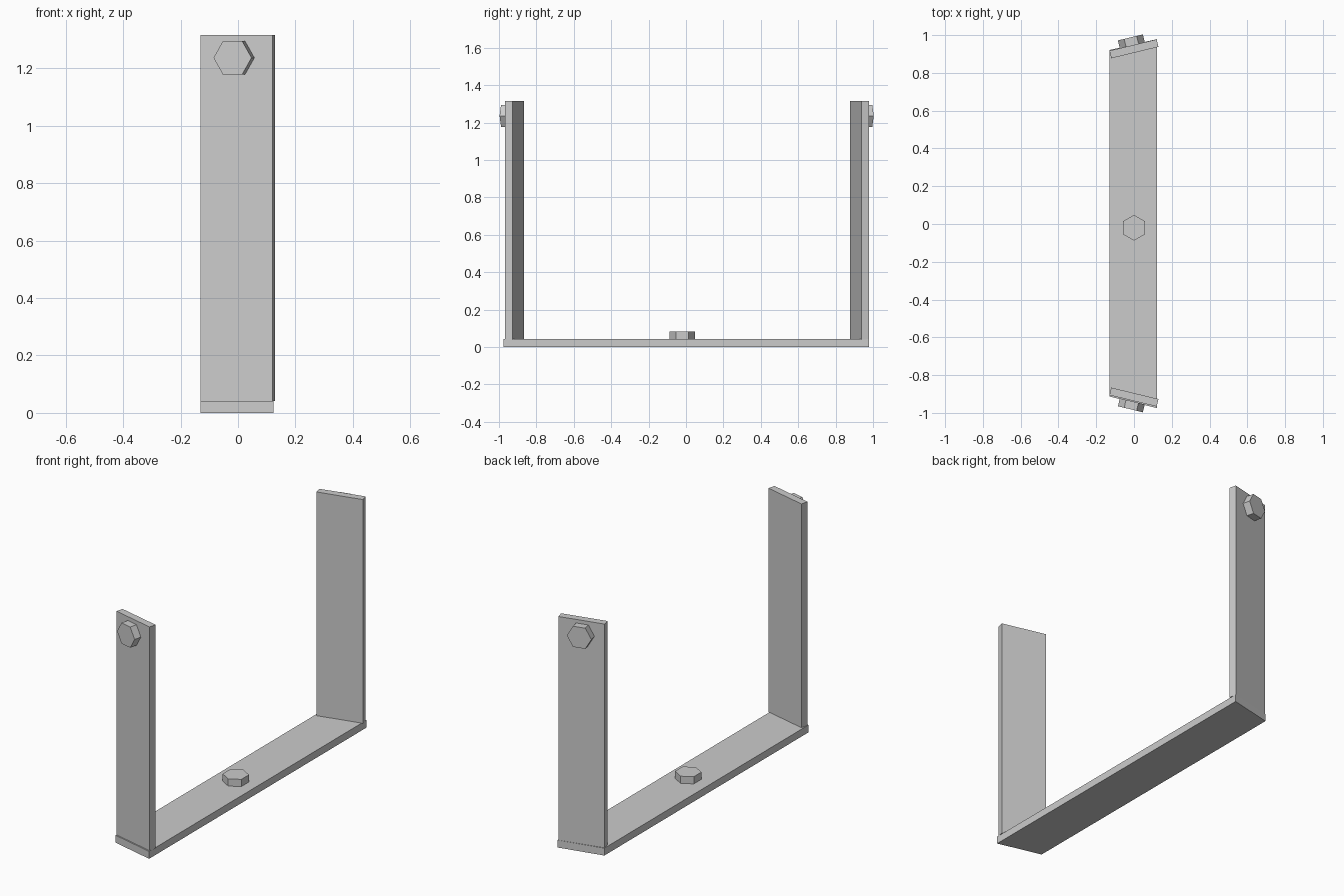
import bpy, bmesh
from math import radians, sin, cos, pi
from mathutils import Matrix, Vector

if "Cube" in bpy.data.objects:
    bpy.data.objects.remove(bpy.data.objects["Cube"])

TILT = radians(13.6)   # yaw of the end plates
T = 0.041              # sheet thickness
TOP = 1.315


def prism(name, outline, height, matrix):
    """Extrude a 2D outline along local z and place it with a matrix."""
    bm = bmesh.new()
    face = bm.faces.new([bm.verts.new((x, y, 0)) for x, y in outline])
    ext = bmesh.ops.extrude_face_region(bm, geom=[face])
    moved = [g for g in ext["geom"] if isinstance(g, bmesh.types.BMVert)]
    bmesh.ops.translate(bm, verts=moved, vec=(0, 0, height))
    bmesh.ops.recalc_face_normals(bm, faces=bm.faces)
    mesh = bpy.data.meshes.new(name)
    bm.to_mesh(mesh)
    bm.free()
    obj = bpy.data.objects.new(name, mesh)
    obj.matrix_world = matrix
    bpy.context.collection.objects.link(obj)
    return obj


hexagon = [(0.068 * cos(i * pi / 3), 0.068 * sin(i * pi / 3)) for i in range(6)]

# Base strip with slanted ends
prism("base_strip",
      [(-0.131, -0.913), (0.123, -0.975), (0.123, 0.979), (-0.131, 0.921)],
      0.042, Matrix.Identity(4))

# Hex bolt head in the middle of the base
prism("base_bolt", hexagon, 0.042,
      Matrix.Translation((0, -0.02, 0.041)) @ Matrix.Rotation(pi / 2, 4, 'Z'))

# Yawed end plates, each with an outward-facing hex bolt head
for label, side, corner_y, bolt_y in (("front", -1, -0.906, -0.939),
                                      ("back", 1, 0.917, 0.946)):
    along = Vector((cos(TILT), side * sin(TILT)))
    inward = Vector((sin(TILT), -side * cos(TILT)))
    a = Vector((-0.13, corner_y))
    b = a + along * 0.257
    outline = [a, b, b + inward * T, a + inward * T]
    prism(label + "_upright", outline, TOP - T, Matrix.Translation((0, 0, T)))

    normal = Vector((-inward.x, -inward.y, 0))
    x_axis = Vector((along.x, along.y, 0))
    y_axis = normal.cross(x_axis)
    rot = Matrix((x_axis, y_axis, normal)).transposed().to_4x4()
    prism(label + "_bolt", hexagon, 0.043,
          Matrix.Translation((-0.009, bolt_y, 1.236)) @ rot)
